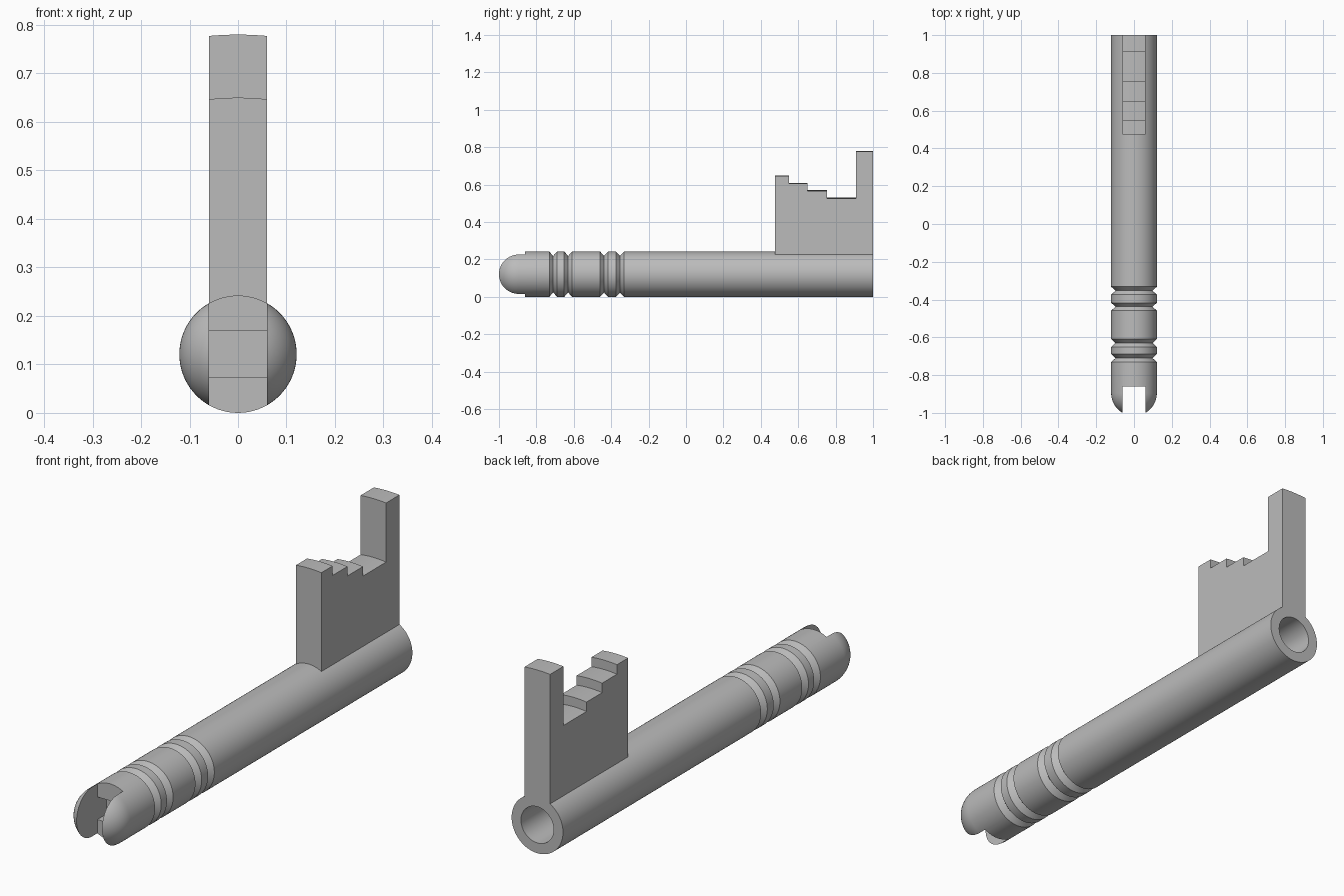
import bpy, bmesh
from math import sin, cos, pi, sqrt
from mathutils import Matrix

cube = bpy.data.objects.get("Cube")
if cube:
    bpy.data.objects.remove(cube, do_unlink=True)

R = 0.121        # shaft radius, also height of its axis
BORE = 0.077     # bore radius
HALF = 0.06      # half thickness of the bit and the slot
TIP = -0.895     # centre of the rounded front end

grey = bpy.data.materials.new("plain grey")
grey.use_nodes = True
grey.diffuse_color = (0.5, 0.5, 0.5, 1)
grey.node_tree.nodes["Principled BSDF"].inputs["Base Color"].default_value = (0.5, 0.5, 0.5, 1)


def finish(name, bm):
    bmesh.ops.recalc_face_normals(bm, faces=bm.faces)
    mesh = bpy.data.meshes.new(name)
    bm.to_mesh(mesh)
    bm.free()
    mesh.materials.append(grey)
    obj = bpy.data.objects.new(name, mesh)
    bpy.context.collection.objects.link(obj)
    return obj


def select(obj):
    bpy.ops.object.select_all(action='DESELECT')
    obj.select_set(True)
    bpy.context.view_layer.objects.active = obj


def lathe(name, profile, steps=72):
    """Revolve (radius, y) points about the shaft axis."""
    bm = bmesh.new()
    verts = [bm.verts.new((r, y, 0)) for r, y in profile]
    edges = [bm.edges.new(pair) for pair in zip(verts, verts[1:])]
    bmesh.ops.spin(bm, geom=verts + edges, cent=(0, 0, 0), axis=(0, 1, 0),
                   angle=2 * pi, steps=steps)
    bmesh.ops.remove_doubles(bm, verts=bm.verts, dist=0.0001)
    bm.transform(Matrix.Translation((0, 0, R)))
    return finish(name, bm)


def slab(name, outline, slices, curved):
    """Sweep a (y, z) outline across the thickness, optionally arced about the axis."""
    bm = bmesh.new()
    rings = []
    for i in range(slices + 1):
        x = HALF * (2 * i / slices - 1)
        rings.append([bm.verts.new((x, y, R + sqrt((z - R) ** 2 - x * x) if curved else z))
                      for y, z in outline])
    for a, b in zip(rings, rings[1:]):
        for j in range(len(outline)):
            k = (j + 1) % len(outline)
            bm.faces.new((a[j], a[k], b[k], b[j]))
    bm.faces.new(rings[0])
    bm.faces.new(rings[-1])
    return finish(name, bm)


# Shaft: blind bore, outer wall with V grooves, rounded front end
profile = [(0, 0.4), (BORE, 0.4), (BORE, 1), (R, 1)]
for y in (-0.353, -0.438, -0.63, -0.71):
    profile += [(R, y + 0.021), (R - 0.023, y), (R, y - 0.021)]
for i in range(17):
    a = i / 16 * pi / 2
    profile.append((R * cos(a) if i < 16 else 0, TIP - R * sin(a)))
shaft = lathe("shaft", profile)

# Front slot with a deeper pocket at mid height
cutter = slab("slot_cutter", [(-1.1, -0.1), (-0.86, -0.1), (-0.86, 0.074), (-0.8, 0.074),
                              (-0.8, 0.17), (-0.86, 0.17), (-0.86, 0.4), (-1.1, 0.4)], 1, False)
cutter.hide_render = True
select(shaft)
cut = shaft.modifiers.new("slot", 'BOOLEAN')
cut.operation = 'DIFFERENCE'
cut.solver = 'EXACT'
cut.object = cutter
bpy.ops.object.modifier_apply(modifier=cut.name)
bpy.data.objects.remove(cutter, do_unlink=True)

# Key bit: stepped blade standing on the back of the shaft
steps = [(0.475, 0.55, 0.65), (0.55, 0.65, 0.61), (0.65, 0.755, 0.57),
         (0.755, 0.91, 0.53), (0.91, 1.0, 0.78)]
base = 2 * R - 0.0005
outline = [(0.475, base)]
for y0, y1, z in steps:
    outline += [(y0, z), (y1, z)]
outline.append((1.0, base))
bit = slab("key_bit", outline, 8, True)

for obj in (shaft, bit):
    select(obj)
    bpy.ops.object.shade_smooth_by_angle()
